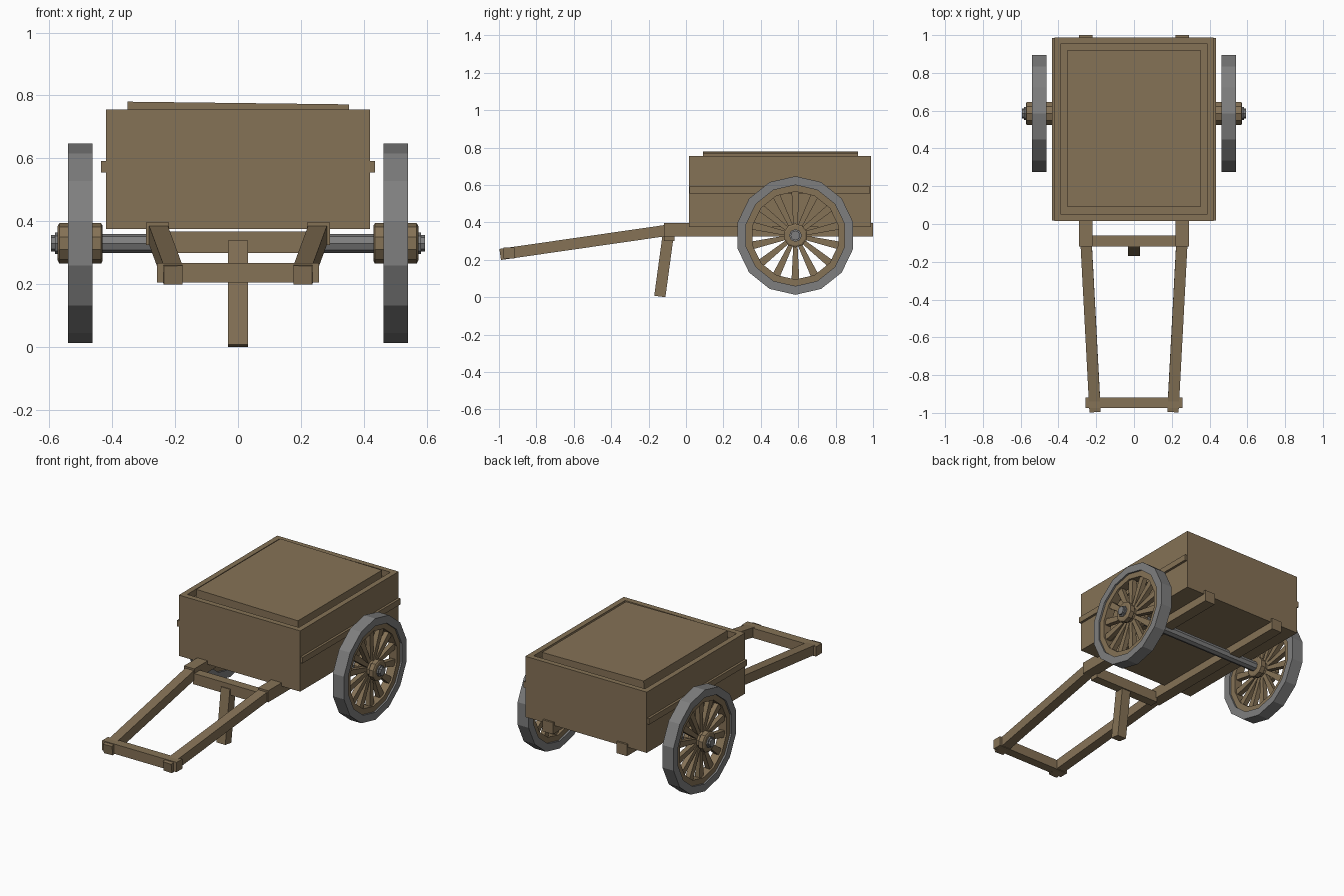
import bpy, bmesh, math
from mathutils import Vector, Matrix

if "Cube" in bpy.data.objects:
    bpy.data.objects.remove(bpy.data.objects["Cube"])


def material(name, rgb):
    m = bpy.data.materials.new(name)
    m.diffuse_color = (*rgb, 1)
    m.use_nodes = True
    m.node_tree.nodes["Principled BSDF"].inputs["Base Color"].default_value = m.diffuse_color
    return m


WOOD = material("brown wood", (0.235, 0.168, 0.093))
IRON = material("grey iron", (0.21, 0.21, 0.21))


def finish(name, bm, mat):
    bmesh.ops.recalc_face_normals(bm, faces=bm.faces)
    me = bpy.data.meshes.new(name)
    bm.to_mesh(me)
    bm.free()
    me.materials.append(mat)
    ob = bpy.data.objects.new(name, me)
    bpy.context.collection.objects.link(ob)
    return ob


def box(name, lo, hi, mat=WOOD, tilt=0):
    lo, hi = Vector(lo), Vector(hi)
    bm = bmesh.new()
    s = hi - lo
    bmesh.ops.create_cube(bm, size=1, matrix=Matrix.Translation((lo + hi) / 2)
                          @ Matrix.Rotation(tilt, 4, 'Y') @ Matrix.Diagonal((*s, 1)))
    return finish(name, bm, mat)


def beam(name, a, b, w, h):
    """Square bar between two points, w across x and h along the other axis."""
    a, b = Vector(a), Vector(b)
    d = (b - a).normalized()
    x = (Vector((1, 0, 0)) - d * d.x).normalized()
    n = d.cross(x)
    bm = bmesh.new()
    rings = [[bm.verts.new(p + x * sx * w / 2 + n * sn * h / 2)
              for sx, sn in ((-1, -1), (1, -1), (1, 1), (-1, 1))] for p in (a, b)]
    for r in rings:
        bm.faces.new(r)
    for i in range(4):
        j = (i + 1) % 4
        bm.faces.new((rings[0][i], rings[0][j], rings[1][j], rings[1][i]))
    return finish(name, bm, WOOD)


AX_Y, AX_Z = 0.585, 0.33


def lathe(name, profile, sides, mat, closed=False):
    """Spin (x, radius) points round the axle line; closed makes a ring."""
    bm = bmesh.new()
    rings = []
    for px, r in profile:
        rings.append([bm.verts.new((px, AX_Y + r * math.sin(k * math.tau / sides),
                                    AX_Z + r * math.cos(k * math.tau / sides)))
                      for k in range(sides)])
    pairs = list(zip(rings, rings[1:]))
    if closed:
        pairs.append((rings[-1], rings[0]))
    else:
        bm.faces.new(rings[0])
        bm.faces.new(rings[-1])
    for p, q in pairs:
        for k in range(sides):
            j = (k + 1) % sides
            bm.faces.new((p[k], p[j], q[j], q[k]))
    return finish(name, bm, mat)


def ring(name, x0, x1, r0, r1, mat):
    return lathe(name, [(x0, r0), (x0, r1), (x1, r1), (x1, r0)], 14, mat, True)


# Cargo box: floor, four walls, recessed deck and loose lid
box("box_floor", (-0.42, 0.015, 0.375), (0.42, 0.985, 0.41))
box("front_wall", (-0.42, 0.015, 0.375), (0.42, 0.05, 0.755))
box("back_wall", (-0.42, 0.955, 0.375), (0.42, 0.988, 0.755))
box("inner_deck", (-0.40, 0.03, 0.68), (0.40, 0.97, 0.715))
box("lid", (-0.352, 0.09, 0.712), (0.352, 0.92, 0.776), tilt=math.radians(0.7))

for s, side in ((-1, "left"), (1, "right")):
    def sbox(name, x0, x1, y0, y1, z0, z1):
        return box(side + name, (min(s * x0, s * x1), y0, z0), (max(s * x0, s * x1), y1, z1))

    # Side walls, trim strips and chassis rails
    sbox("_wall", 0.386, 0.42, 0.015, 0.988, 0.375, 0.755)
    sbox("_trim", 0.41, 0.435, 0.018, 0.985, 0.555, 0.592)
    sbox("_rail", 0.22, 0.292, -0.118, 1.0, 0.325, 0.397)
    # Pulling shaft
    beam(side + "_shaft", (s * 0.255, -0.07, 0.362), (s * 0.206, -0.992, 0.229), 0.06, 0.06)

    # Wheel: iron tyre, wooden rim, spokes and hub
    ring(side + "_tyre", s * 0.463, s * 0.54, 0.27, 0.317, IRON)
    ring(side + "_rim", s * 0.475, s * 0.529, 0.235, 0.275, WOOD)
    lathe(side + "_hub", [(s * 0.43, 0.055), (s * 0.435, 0.064), (s * 0.465, 0.064),
                          (s * 0.475, 0.05), (s * 0.53, 0.05), (s * 0.54, 0.064),
                          (s * 0.568, 0.064), (s * 0.573, 0.055)], 10, WOOD)
    bm = bmesh.new()
    for k in range(14):
        g = bmesh.ops.create_cube(bm, size=1)["verts"]
        for v in g:
            wide = 0.042 if v.co.z > 0 else 0.022
            v.co = Vector((v.co.x * 0.03, v.co.y * wide, 0.142 + v.co.z * 0.2))
        bmesh.ops.transform(bm, verts=g, matrix=Matrix.Translation((s * 0.502, AX_Y, AX_Z))
                            @ Matrix.Rotation(k * math.tau / 14, 4, 'X'))
    finish(side + "_spokes", bm, WOOD)
    # Axle cap
    lathe(side + "_axle_cap", [(s * 0.56, 0.034), (s * 0.582, 0.034), (s * 0.582, 0.026),
                               (s * 0.594, 0.026)], 8, IRON)

# Axle, cross bars and prop leg
lathe("axle", [(-0.58, 0.03), (0.58, 0.03)], 8, IRON)
box("chassis_cross_bar", (-0.23, -0.118, 0.3), (0.23, -0.062, 0.368))
box("handle_bar", (-0.257, -0.975, 0.206), (0.257, -0.918, 0.267))
beam("prop_leg", (0, -0.095, 0.335), (0, -0.14, 0.004), 0.062, 0.06)
